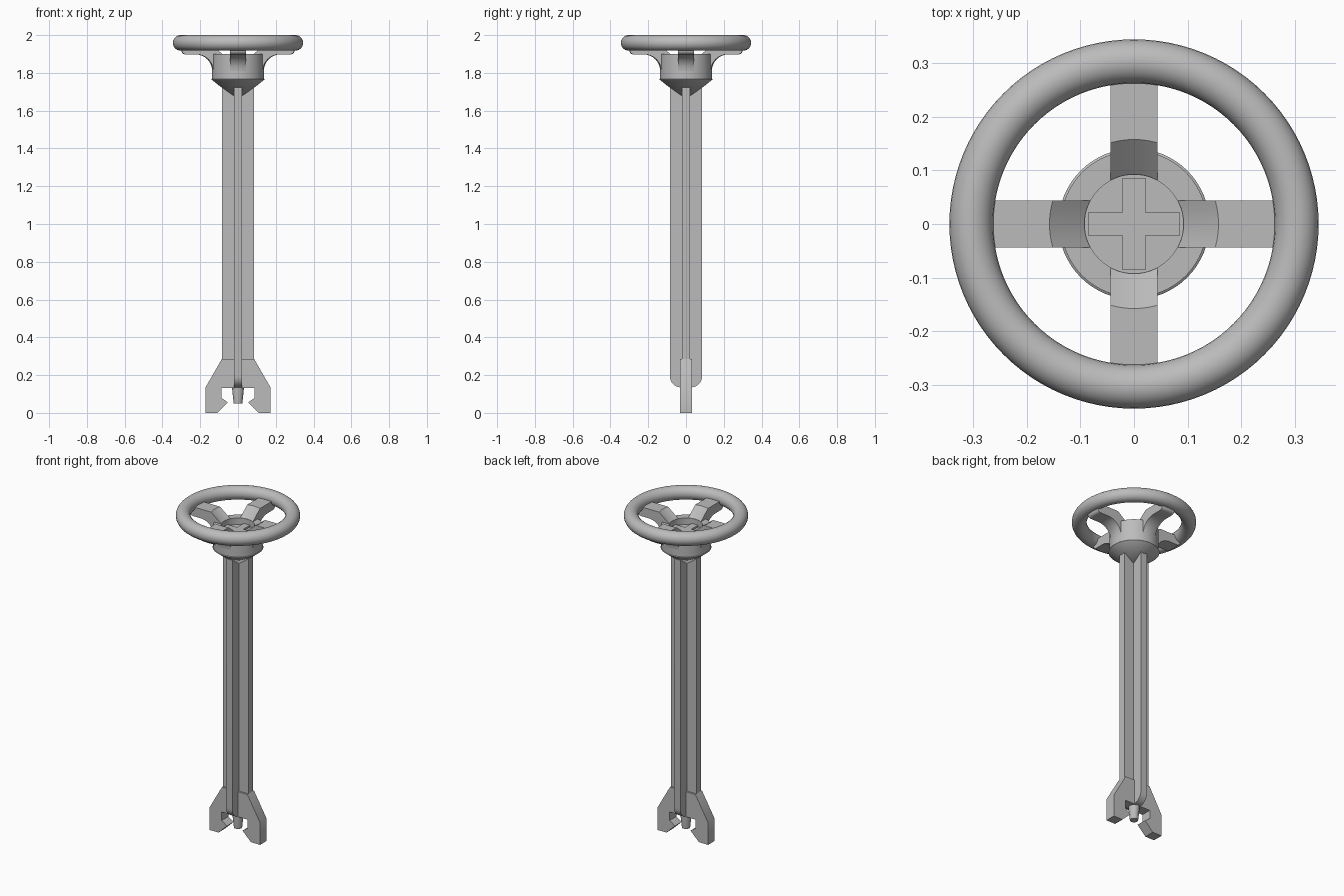
import bpy, bmesh, math
from mathutils import Matrix, Vector

cube = bpy.data.objects.get("Cube")
if cube:
    bpy.data.objects.remove(cube, do_unlink=True)

gray = bpy.data.materials.new("plain_gray")
gray.use_nodes = True
gray.diffuse_color = (0.5, 0.5, 0.5, 1)
gray.node_tree.nodes["Principled BSDF"].inputs["Base Color"].default_value = (0.5, 0.5, 0.5, 1)


def finish(name, bm, smooth=True):
    bmesh.ops.recalc_face_normals(bm, faces=bm.faces)
    mesh = bpy.data.meshes.new(name)
    bm.to_mesh(mesh)
    bm.free()
    mesh.materials.append(gray)
    ob = bpy.data.objects.new(name, mesh)
    bpy.context.collection.objects.link(ob)
    if smooth:
        bpy.ops.object.select_all(action='DESELECT')
        ob.select_set(True)
        bpy.context.view_layer.objects.active = ob
        bpy.ops.object.shade_smooth_by_angle(angle=math.radians(30))
    return ob


def lathe(name, profile, closed=False, steps=64):
    """Spin (radius, height) points around z."""
    bm = bmesh.new()
    verts = [bm.verts.new((r, 0, z)) for r, z in profile]
    pairs = list(zip(verts, verts[1:]))
    if closed:
        pairs.append((verts[-1], verts[0]))
    edges = [bm.edges.new(p) for p in pairs]
    bmesh.ops.spin(bm, geom=verts + edges, axis=(0, 0, 1), cent=(0, 0, 0),
                   angle=math.tau, steps=steps)
    bmesh.ops.remove_doubles(bm, verts=bm.verts, dist=0.0001)
    return finish(name, bm)


def slab(name, outline, half, turn=0):
    """Extrude an x-z outline to both sides of y = 0, then turn it about z."""
    bm = bmesh.new()
    face = bm.faces.new([bm.verts.new((x, -half, z)) for x, z in outline])
    ext = bmesh.ops.extrude_face_region(bm, geom=[face])
    moved = [g for g in ext["geom"] if isinstance(g, bmesh.types.BMVert)]
    bmesh.ops.translate(bm, verts=moved, vec=(0, 2 * half, 0))
    bmesh.ops.rotate(bm, verts=bm.verts, cent=(0, 0, 0),
                     matrix=Matrix.Rotation(math.radians(turn), 3, 'Z'))
    return finish(name, bm)


def arc(cx, cz, r, start, end, n=8):
    angles = [math.radians(start + (end - start) * i / n) for i in range(n + 1)]
    return [(cx + r * math.cos(a), cz + r * math.sin(a)) for a in angles]


def mirrored(half):
    return half + [(-x, z) for x, z in reversed(half)]


# Hand wheel rim
lathe("wheel_rim", arc(0.304, 1.959, 0.041, 0, 345, 23), closed=True, steps=96)

# Hub cup with a conical underside
lathe("hub", [(0, 1.655), (0.141, 1.765), (0.137, 1.768), (0.137, 1.9),
              (0.092, 1.9), (0.092, 1.86), (0, 1.86)])

# Four spokes, with their curved ends following circles around the axis
spoke = (arc(0.225, 1.81, 0.088, 180, 90)
         + arc(0.28, 1.918, 0.02, -90, 0, 4)
         + [(0.3, 1.955), (0.158, 1.955), (0.093, 1.9), (0.1, 1.81)])
WIDTH, CUTS = 0.0435, 6
for k, side in enumerate(("left", "back", "right", "front")):
    bm = bmesh.new()
    rows = []
    for i in range(CUTS + 1):
        y = WIDTH * (2 * i / CUTS - 1)
        rows.append([bm.verts.new((math.sqrt(r * r - y * y), y, z)) for r, z in spoke])
    for a, b in zip(rows, rows[1:]):
        for j in range(len(spoke)):
            n = (j + 1) % len(spoke)
            bm.faces.new((a[j], a[n], b[n], b[j]))
    bm.faces.new(rows[0])
    bm.faces.new(rows[-1])
    bmesh.ops.rotate(bm, verts=bm.verts, cent=(0, 0, 0),
                     matrix=Matrix.Rotation(k * math.pi / 2, 3, 'Z'))
    finish(side + "_spoke", bm)

# Cross-shaped stem: one fin reaches the fork, the other has rounded lower corners
TOP, FIN, HALF = 1.872, 0.086, 0.0215
slab("stem_fin_across", mirrored([(FIN, 0.2), (FIN, TOP)]), HALF)
corner = arc(FIN - 0.06, 0.195, 0.06, -90, 0)
slab("stem_fin_deep", mirrored(corner + [(FIN, TOP)]), HALF, turn=90)

# Fork plate with two hooked prongs
prong = [(0.086, 0.285), (0.172, 0.135), (0.172, 0), (0.11, 0),
         (0.053, 0.055), (0.088, 0.08), (0.088, 0.132)]
slab("fork", mirrored([(x, z) for x, z in reversed(prong)]), 0.032)

# Tapered pin between the prongs
lathe("center_pin", [(0, 0.05), (0.023, 0.05), (0.032, 0.135), (0.032, 0.16), (0, 0.16)], steps=32)
